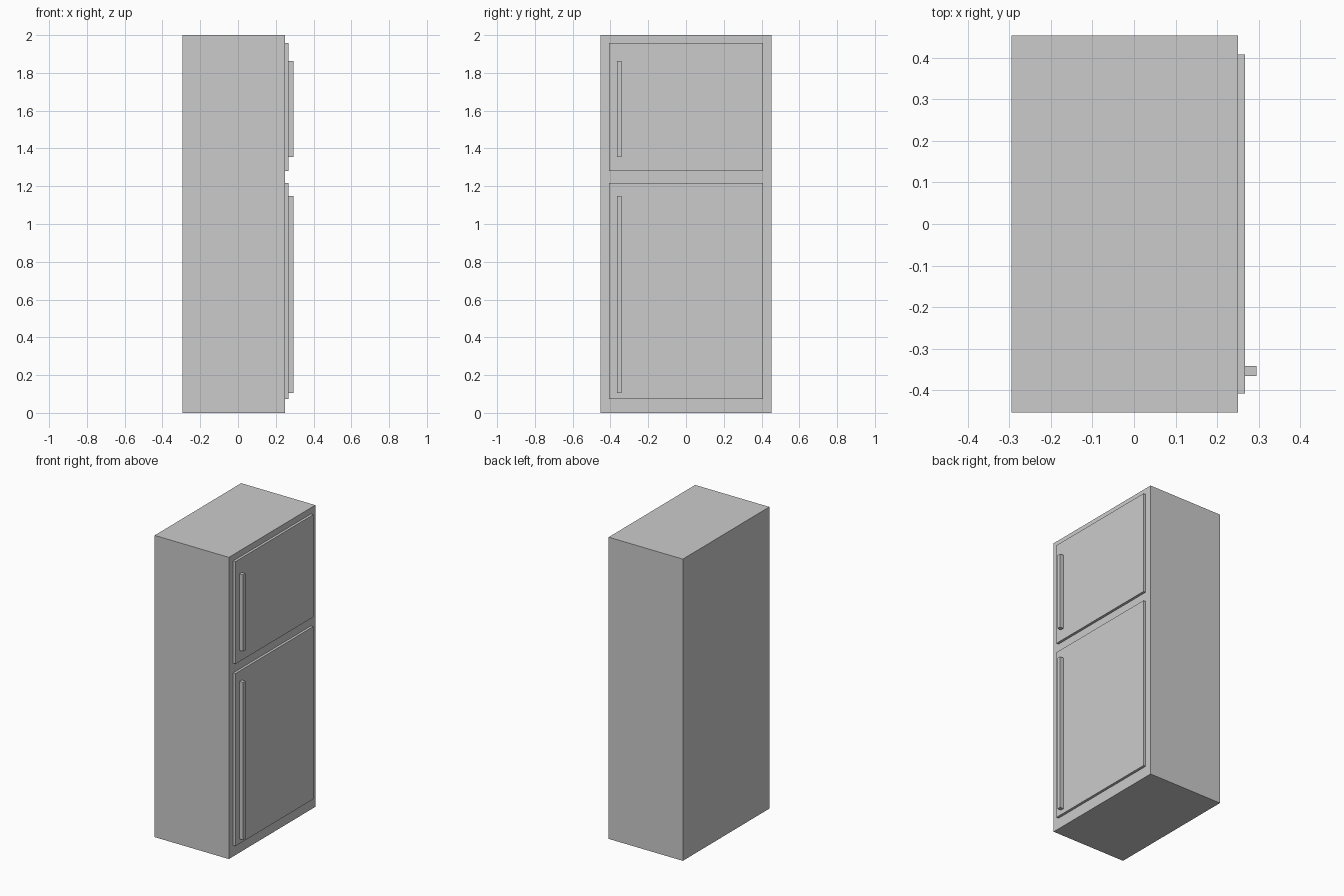
import bpy

if "Cube" in bpy.data.objects:
    bpy.data.objects.remove(bpy.data.objects["Cube"])


def box(name, x, y, z):
    """Add a box spanning the given (min, max) ranges."""
    spans = (x, y, z)
    bpy.ops.mesh.primitive_cube_add(size=1, location=[(a + b) / 2 for a, b in spans])
    obj = bpy.context.object
    obj.name = name
    obj.scale = [b - a for a, b in spans]
    bpy.ops.object.transform_apply(location=False, rotation=False, scale=True)
    return obj


BODY_FRONT, DOOR_FRONT, HANDLE_FRONT = 0.25, 0.267, 0.294

# Cabinet
box("cabinet", (-0.294, BODY_FRONT), (-0.453, 0.453), (0, 2))

# Doors on the +x side, each with a tall bar handle
for name, door_z, handle_z in (
    ("freezer", (1.28, 1.959), (1.354, 1.862)),
    ("fridge", (0.073, 1.217), (0.104, 1.149)),
):
    box(name + "_door", (BODY_FRONT, DOOR_FRONT), (-0.407, 0.407), door_z)
    box(name + "_handle", (DOOR_FRONT, HANDLE_FRONT), (-0.365, -0.341), handle_z)
